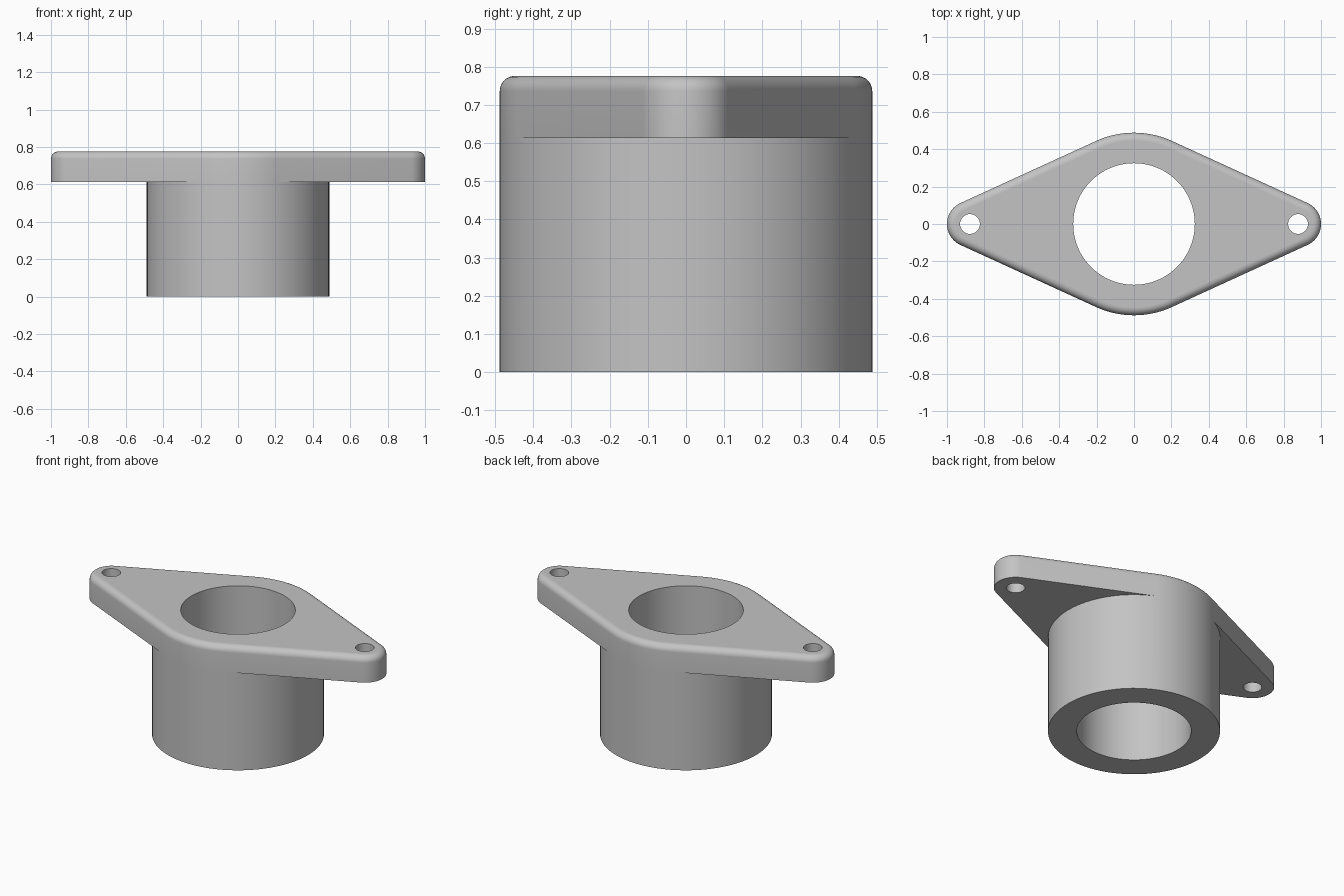
import bpy, bmesh
from math import acos, cos, sin, pi

cube = bpy.data.objects.get("Cube")
if cube:
    bpy.data.objects.remove(cube, do_unlink=True)

# Main dimensions
HUB_R, EAR_R, EAR_X = 0.488, 0.123, 0.877
BORE_R, BOLT_R = 0.325, 0.053
BASE, TOP, FILLET = 0.613, 0.776, 0.04
STEPS, FILLET_STEPS = 32, 8
TANGENT = acos((HUB_R - EAR_R) / EAR_X)

grey = bpy.data.materials.new("plain_grey")
grey.use_nodes = True
colour = (0.55, 0.55, 0.55, 1)
grey.diffuse_color = colour
grey.node_tree.nodes["Principled BSDF"].inputs["Base Color"].default_value = colour


def arc(cx, radius, start, end, z):
    angles = [start + (end - start) * i / STEPS for i in range(STEPS + 1)]
    return [(cx + radius * cos(a), radius * sin(a), z) for a in angles]


def outline(inset, z):
    """Flange outline: right ear, back of hub, left ear, front of hub."""
    t, hub, ear = TANGENT, HUB_R - inset, EAR_R - inset
    return (arc(EAR_X, ear, -t, t, z) + arc(0, hub, t, pi - t, z)
            + arc(-EAR_X, ear, pi - t, pi + t, z) + arc(0, hub, pi + t, 2 * pi - t, z))


def bridge(bm, low, high):
    for i in range(len(low)):
        j = (i + 1) % len(low)
        bm.faces.new((low[i], low[j], high[j], high[i]))


def cutter(name, radius, x):
    bpy.ops.mesh.primitive_cylinder_add(vertices=96, radius=radius, depth=2, location=(x, 0, 0.4))
    tool = bpy.context.object
    tool.name = name
    tool.hide_render = True
    return tool


# Flange wall, rolled top edge and flat top
bm = bmesh.new()
rings = [outline(0, BASE)]
for i in range(FILLET_STEPS + 1):
    a = pi / 2 * i / FILLET_STEPS
    rings.append(outline(FILLET * (1 - cos(a)), TOP - FILLET * (1 - sin(a))))
rings = [[bm.verts.new(p) for p in ring] for ring in rings]
for low, high in zip(rings, rings[1:]):
    bridge(bm, low, high)
bm.faces.new(rings[-1])

# Sleeve shares the hub arcs of the flange's lower edge
n = STEPS + 1
right_ear, back, left_ear, front = [rings[0][k * n:(k + 1) * n] for k in range(4)]
right_arc = [bm.verts.new(p) for p in arc(0, HUB_R, -TANGENT, TANGENT, BASE)[1:-1]]
left_arc = [bm.verts.new(p) for p in arc(0, HUB_R, pi - TANGENT, pi + TANGENT, BASE)[1:-1]]
upper = right_arc + back + left_arc + front
lower = [bm.verts.new((v.co.x, v.co.y, 0)) for v in upper]
bridge(bm, lower, upper)
bm.faces.new(lower[::-1])

# Underside of each ear
bm.faces.new([front[-1]] + right_ear + [back[0]] + right_arc[::-1])
bm.faces.new([back[-1]] + left_ear + [front[0]] + left_arc[::-1])
bmesh.ops.recalc_face_normals(bm, faces=bm.faces)

mesh = bpy.data.meshes.new("flanged_sleeve")
bm.to_mesh(mesh)
bm.free()
mesh.materials.append(grey)
sleeve = bpy.data.objects.new("flanged_sleeve", mesh)
bpy.context.collection.objects.link(sleeve)

# Centre bore and bolt holes
tools = [cutter("bore_cutter", BORE_R, 0),
         cutter("left_bolt_cutter", BOLT_R, EAR_X),
         cutter("right_bolt_cutter", BOLT_R, -EAR_X)]
bpy.ops.object.select_all(action='DESELECT')
sleeve.select_set(True)
bpy.context.view_layer.objects.active = sleeve
for tool in tools:
    mod = sleeve.modifiers.new(tool.name, 'BOOLEAN')
    mod.operation = 'DIFFERENCE'
    mod.solver = 'EXACT'
    mod.object = tool
    bpy.ops.object.modifier_apply(modifier=mod.name)
for tool in tools:
    bpy.data.objects.remove(tool, do_unlink=True)

# Smooth curved walls, flat level faces
bpy.ops.object.shade_smooth_by_angle(angle=pi / 6)
for face in sleeve.data.polygons:
    if abs(face.normal.z) > 0.999:
        face.use_smooth = False
